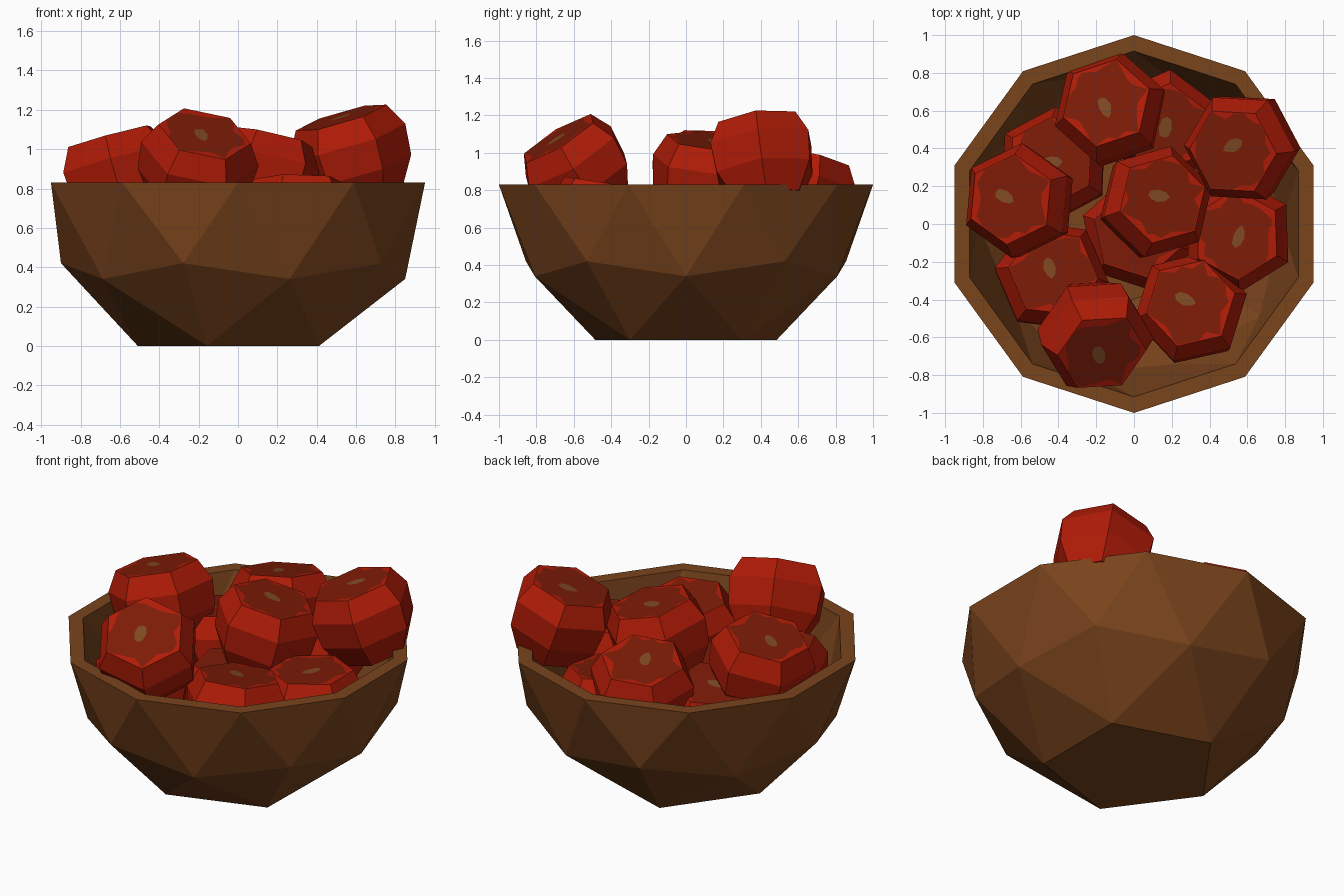
import bpy, bmesh, math, random
from mathutils import Vector, Matrix

if "Cube" in bpy.data.objects:
    bpy.data.objects.remove(bpy.data.objects["Cube"])

random.seed(4)

def material(name, rgb):
    m = bpy.data.materials.new(name)
    m.diffuse_color = (*rgb, 1)
    m.use_nodes = True
    m.node_tree.nodes["Principled BSDF"].inputs["Base Color"].default_value = m.diffuse_color
    return m

wood = material("brown wood", (0.195, 0.058, 0.012))
red = material("red skin", (0.43, 0.011, 0.002))
dark = material("dark red top", (0.20, 0.011, 0.002))
stem = material("brown stem mark", (0.21, 0.066, 0.016))

def finish(bm, name, mats, recalc=True):
    if recalc:
        bmesh.ops.recalc_face_normals(bm, faces=bm.faces[:])
    me = bpy.data.meshes.new(name)
    bm.to_mesh(me)
    bm.free()
    for m in mats:
        me.materials.append(m)
    ob = bpy.data.objects.new(name, me)
    bpy.context.collection.objects.link(ob)
    return ob

def polar(bm, r, deg, z):
    a = math.radians(deg)
    return bm.verts.new((r * math.cos(a), r * math.sin(a), z))

# Bowl: triangulated lower half of a sphere, outer and inner shells joined at the rim
RIM = 0.83
bm = bmesh.new()
rims = []
for k in (1.0, 0.915):
    zz = lambda z: RIM + (z - RIM) * k
    base = [polar(bm, 0.51 * k, 180 + 72 * i, zz(0)) for i in range(5)]
    high = [polar(bm, 0.90 * k, 180 + 72 * i, zz(0.42)) for i in range(5)]
    low = [polar(bm, 0.85 * k, 216 + 72 * i, zz(0.34)) for i in range(5)]
    rim = [polar(bm, k, 162 + 36 * i, RIM) for i in range(10)]
    bm.faces.new(base)
    for i in range(5):
        j = (i + 1) % 5
        l, r, n = rim[2 * i], rim[2 * i + 1], rim[(2 * i + 2) % 10]
        for f in ((base[i], high[i], low[i]), (base[i], low[i], base[j]),
                  (low[i], high[j], base[j]), (high[i], l, r),
                  (high[i], r, low[i]), (low[i], r, n), (low[i], n, high[j])):
            bm.faces.new(f)
    rims.append(rim)
for i in range(10):
    j = (i + 1) % 10
    bm.faces.new((rims[0][i], rims[0][j], rims[1][j], rims[1][i]))
finish(bm, "bowl", [wood])

# Fruit: six-sided barrel with a painted, ragged dark cap and a stem mark
def fruit(name, centre, axis, yaw):
    bm = bmesh.new()
    top = 0.20
    rings = [[polar(bm, r, 60 * i, z) for i in range(6)]
             for r, z in ((0.20, -0.23), (0.29, -0.08), (0.305, 0.08), (0.24, top))]
    bm.faces.new(rings[0][::-1])
    for a, b in zip(rings, rings[1:]):
        for i in range(6):
            j = (i + 1) % 6
            bm.faces.new((a[i], a[j], b[j], b[i]))
    # cap edge, ragged boundary and stem mark lie in one plane
    edge = rings[-1]
    ragged = []
    for i in range(24):
        t = math.radians(15 * i)
        hexr = 0.24 * math.cos(math.pi / 6) / math.cos((t % (math.pi / 3)) - math.pi / 6)
        ragged.append(polar(bm, hexr * random.choice((0.80, 0.86, 0.97, 0.98, 0.985)), 15 * i, top))
    spin = random.uniform(0, 360)
    off = Vector((random.uniform(-.03, .03), random.uniform(-.03, .03), 0))
    mark = []
    for i in range(8):
        v = polar(bm, 0.06 * random.uniform(0.85, 1.1), 45 * i, 0)
        v.co.y *= 0.55
        v.co = Matrix.Rotation(math.radians(spin), 3, 'Z') @ v.co + off
        v.co.z = top
        mark.append(v)
    for i in range(6):
        j = (i + 1) % 6
        g = [ragged[(4 * i + k) % 24] for k in range(5)]
        bm.faces.new((edge[i], g[1], g[0]))
        bm.faces.new((edge[i], g[2], g[1]))
        bm.faces.new((edge[i], edge[j], g[2]))
        bm.faces.new((edge[j], g[3], g[2]))
        bm.faces.new((edge[j], g[4], g[3]))
    # dark area: triangles between the ragged outline and the mark
    first = min(range(8), key=lambda m: abs(((math.degrees(math.atan2(
        mark[m].co.y - off.y, mark[m].co.x - off.x)) + 180) % 360) - 180))
    for m in range(8):
        p, q = mark[(first + m) % 8], mark[(first + m + 1) % 8]
        g = [ragged[(3 * m + k) % 24] for k in range(4)]
        for k in range(3):
            bm.faces.new((p, g[k], g[k + 1])).material_index = 1
        bm.faces.new((p, g[3], q)).material_index = 1
    bm.faces.new(mark).material_index = 2
    ob = finish(bm, name, [red, dark, stem], recalc=False)
    n = Vector(axis).normalized()
    rot = Vector((0, 0, 1)).rotation_difference(n).to_matrix().to_4x4()
    ob.matrix_world = Matrix.Translation(centre) @ rot @ Matrix.Rotation(math.radians(yaw), 4, 'Z')

# Pile of fruit: centre, axis direction, turn
PILE = [
    ((-0.21, -0.58, 0.91), (0.20, -0.50, 0.82), 0),
    ((0.58, 0.41, 0.97), (-0.27, -0.12, 0.92), -2),
    ((-0.60, 0.12, 0.87), (-0.26, 0.05, 0.96), 25),
    ((0.11, 0.11, 0.87), (0.20, 0.10, 0.96), 16),
    ((-0.12, 0.60, 0.78), (-0.13, 0.20, 0.95), 18),
    ((0.30, -0.45, 0.64), (0.0, 0.15, 0.98), 13),
    ((0.55, -0.06, 0.60), (-0.03, 0.02, 0.99), 32),
    ((-0.44, -0.28, 0.60), (0.06, 0.10, 0.98), -7),
    ((-0.42, 0.31, 0.59), (-0.10, 0.10, 0.98), 28),
    ((0.15, 0.52, 0.60), (0.06, -0.06, 0.98), 23),
    ((0.02, -0.05, 0.50), (0.0, 0.0, 1.0), -18),
]
for i, p in enumerate(PILE):
    fruit(f"fruit_{i + 1}", *p)
